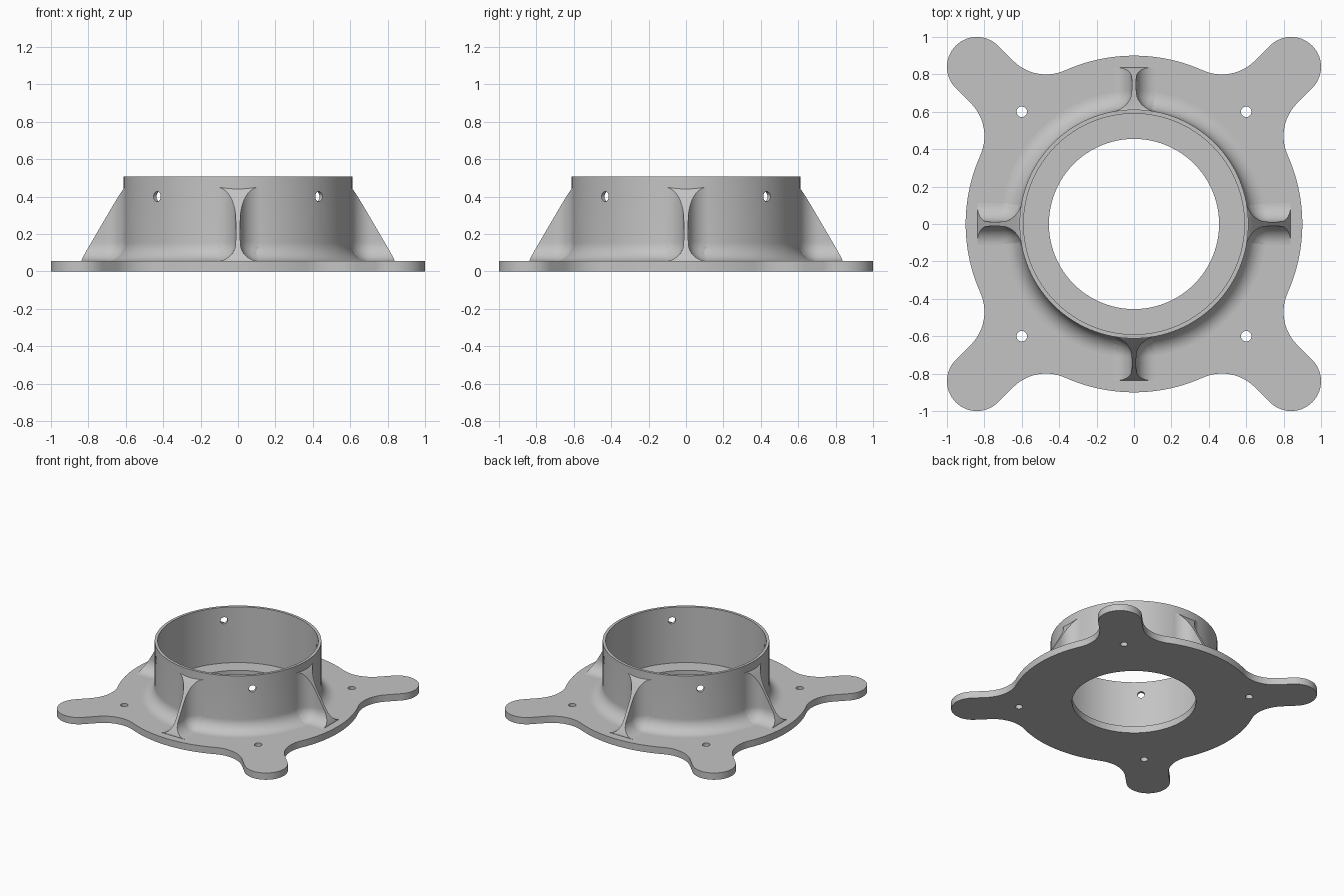
import bpy, bmesh
from math import sin, cos, pi, sqrt, atan2, radians
from mathutils import Matrix, Vector

cube = bpy.data.objects.get("Cube")
if cube:
    bpy.data.objects.remove(cube)

PLATE = 0.055            # plate thickness
BORE, INNER, OUTER = 0.455, 0.59, 0.612
TOP = 0.507              # rim height
FILLET = 0.1             # blend radius at collar and ribs

grey = bpy.data.materials.new("plain_grey")
grey.use_nodes = True
grey.diffuse_color = (0.55, 0.55, 0.55, 1)
grey.node_tree.nodes["Principled BSDF"].inputs["Base Color"].default_value = (0.55, 0.55, 0.55, 1)


def select(ob):
    bpy.ops.object.select_all(action='DESELECT')
    ob.select_set(True)
    bpy.context.view_layer.objects.active = ob


def add_object(name, data):
    ob = bpy.data.objects.new(name, data)
    bpy.context.collection.objects.link(ob)
    ob.data.materials.append(grey)
    return ob


def from_bmesh(name, bm):
    bmesh.ops.remove_doubles(bm, verts=bm.verts, dist=1e-5)
    bmesh.ops.recalc_face_normals(bm, faces=bm.faces)
    mesh = bpy.data.meshes.new(name)
    bm.to_mesh(mesh)
    bm.free()
    return add_object(name, mesh)


def smooth(ob):
    select(ob)
    bpy.ops.object.shade_smooth_by_angle(angle=radians(30))


def arc(cx, cy, r, a0, a1, n):
    return [(cx + r * cos(a0 + (a1 - a0) * i / n),
             cy + r * sin(a0 + (a1 - a0) * i / n)) for i in range(n + 1)]


def circle(cx, cy, r, n):
    return arc(cx, cy, r, 0, 2 * pi, n)[:-1]


# Base plate: disc with four rounded ears, blended by concave arcs
DISC, EAR, BLEND = 0.9, 0.16, 0.25
ear_at = 0.84 * sqrt(2)
q = EAR + BLEND
p = sqrt((DISC + BLEND) ** 2 - q * q)
touch = atan2(q, p)                       # where the blend meets the disc
half = arc(0, 0, DISC, pi / 4, touch, 14)
half += arc(p, q, BLEND, touch - pi, -pi / 2, 14)[1:]
half += arc(ear_at, 0, EAR, pi / 2, 0, 14)
ear = [(x, -y) for x, y in half[1:]] + half[-2::-1]
outline = []
for k in range(4):
    turn = Matrix.Rotation(pi / 4 + k * pi / 2, 2)
    outline += [tuple(turn @ Vector(pt)) for pt in ear]

curve = bpy.data.curves.new("base_plate", 'CURVE')
curve.dimensions = '2D'
curve.fill_mode = 'BOTH'
curve.extrude = PLATE / 2
loops = [outline, circle(0, 0, BORE, 96)]
loops += [circle(sx * 0.6, sy * 0.6, 0.028, 24) for sx in (-1, 1) for sy in (-1, 1)]
for pts in loops:
    spline = curve.splines.new('POLY')
    spline.points.add(len(pts) - 1)
    for point, (x, y) in zip(spline.points, pts):
        point.co = (x, y, 0, 1)
    spline.use_cyclic_u = True
plate = add_object("base_plate", curve)
select(plate)
bpy.ops.object.convert(target='MESH')
plate = bpy.context.view_layer.objects.active
bm = bmesh.new()
bm.from_mesh(plate.data)
bmesh.ops.translate(bm, verts=bm.verts, vec=(0, 0, PLATE / 2))
bmesh.ops.remove_doubles(bm, verts=bm.verts, dist=1e-5)
bmesh.ops.recalc_face_normals(bm, faces=bm.faces)
bm.to_mesh(plate.data)
bm.free()
smooth(plate)

# Collar: lathed tube with a fillet at its foot
foot = PLATE - 0.02
profile = [(INNER, foot), (INNER, TOP), (OUTER, TOP)]
profile += arc(OUTER + FILLET, PLATE + FILLET, FILLET, pi, 1.5 * pi, 12)
profile += [(OUTER + FILLET, foot)]
SEG = 128
bm = bmesh.new()
rings = [[bm.verts.new((r * cos(2 * pi * k / SEG), r * sin(2 * pi * k / SEG), z))
          for r, z in profile] for k in range(SEG)]
for k in range(SEG):
    a, b = rings[k], rings[(k + 1) % SEG]
    for i in range(len(profile)):
        j = (i + 1) % len(profile)
        bm.faces.new((a[i], b[i], b[j], a[j]))
collar = from_bmesh("collar", bm)

# Screw holes through the collar on both diagonals
for k in range(2):
    bpy.ops.mesh.primitive_cylinder_add(vertices=24, radius=0.027, depth=2,
                                        location=(0, 0, 0.4),
                                        rotation=(pi / 2, 0, pi / 4 + k * pi / 2))
    cutter = bpy.context.object
    cutter.name = "hole_cutter"
    cutter.hide_render = True
    select(collar)
    mod = collar.modifiers.new("hole", 'BOOLEAN')
    mod.operation = 'DIFFERENCE'
    mod.solver = 'EXACT'
    mod.object = cutter
    bpy.ops.object.modifier_apply(modifier="hole")
    bpy.data.objects.remove(cutter)
smooth(collar)

# Ribs: thin sloped webs that flare into the plate and the collar
WEB, REACH, RISE, N = 0.012, 0.843 - OUTER, 0.395, 28


def half_width(d, h):
    a, b = max(FILLET - h, 0), max(FILLET - d, 0)
    return WEB + FILLET - sqrt(max(FILLET ** 2 - a * a - b * b, 0))


def rib_mesh(angle):
    bm = bmesh.new()
    sides = []
    for side in (-1, 1):
        grid = []
        for i in range(N + 1):
            t = (1 - cos(pi * i / N)) / 2
            row = []
            for j in range(N + 1):
                f = 0.1 + 0.9 * j / N
                d, h = f * REACH * (1 - t), f * RISE * t
                w, r = half_width(d, h), OUTER + d
                row.append(bm.verts.new((sqrt(r * r - w * w), side * w, PLATE + h)))
            grid.append(row)
        for i in range(N):
            for j in range(N):
                bm.faces.new((grid[i][j], grid[i + 1][j],
                              grid[i + 1][j + 1], grid[i][j + 1])[::side])
        sides.append(grid)
    left, right = sides
    for i in range(N):
        bm.faces.new((left[i][N], right[i][N], right[i + 1][N], left[i + 1][N]))
    bmesh.ops.rotate(bm, verts=bm.verts, matrix=Matrix.Rotation(angle, 3, 'Z'))
    mesh = bpy.data.meshes.new("rib")
    bm.normal_update()
    # make the sloped face look outward
    out = Vector((cos(angle), sin(angle), 0))
    bm.faces.ensure_lookup_table()
    if bm.faces[-1].normal.dot(out) < 0:
        bmesh.ops.reverse_faces(bm, faces=bm.faces[-N:])
    across = Vector((-sin(angle), cos(angle), 0))
    flip = [f for f in bm.faces[:-N]
            if f.normal.dot(across) * f.calc_center_median().dot(across) < 0]
    bmesh.ops.reverse_faces(bm, faces=flip)
    bm.to_mesh(mesh)
    bm.free()
    return mesh


for k, name in enumerate(("left_rib", "back_rib", "right_rib", "front_rib")):
    smooth(add_object(name, rib_mesh(k * pi / 2)))
